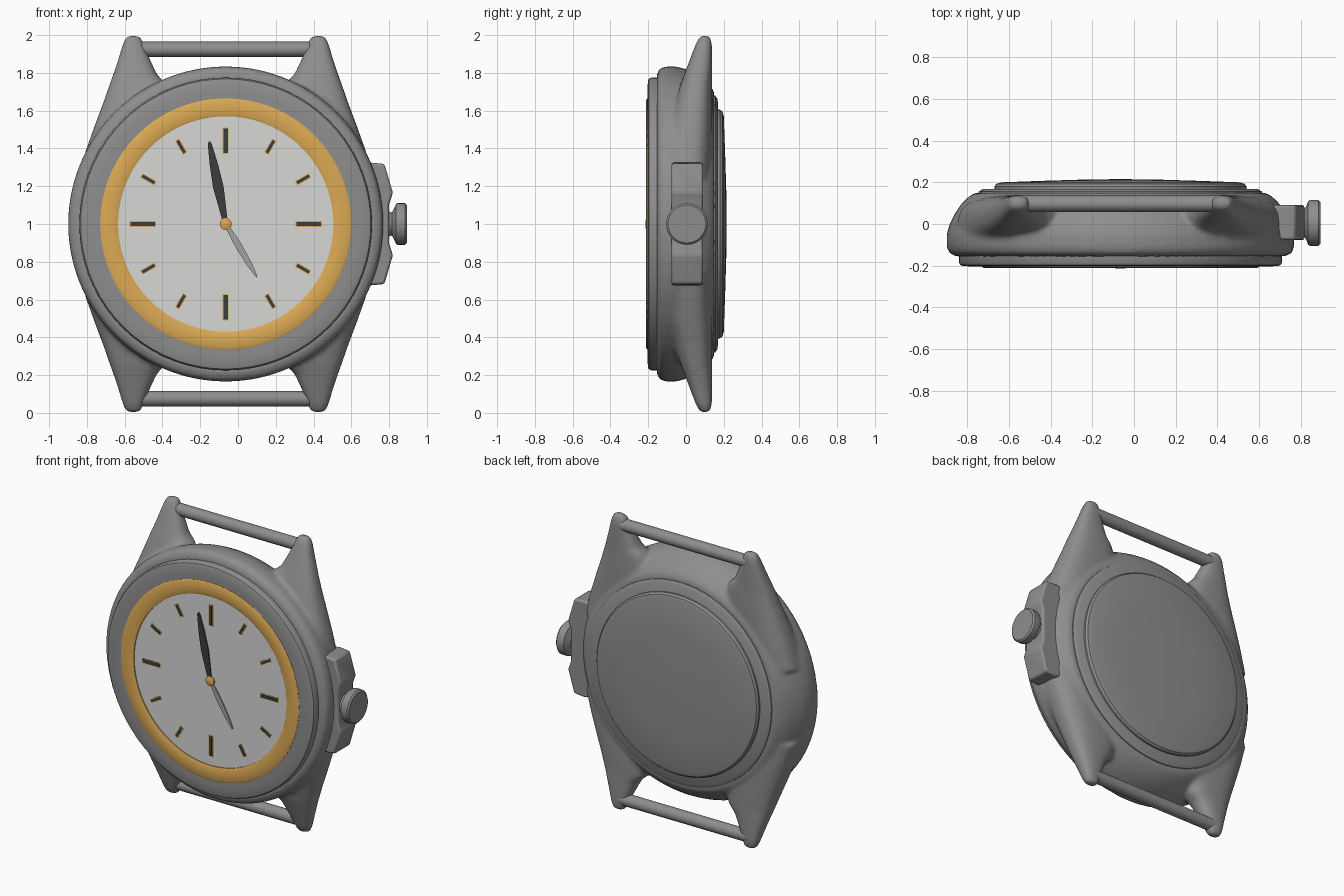
import bpy, bmesh, math
from mathutils import Vector

if "Cube" in bpy.data.objects:
    bpy.data.objects.remove(bpy.data.objects["Cube"])

CX, CZ = -0.065, 1.0   # centre of the dial


def material(name, r, g, b):
    m = bpy.data.materials.new(name)
    m.diffuse_color = (r, g, b, 1)
    m.use_nodes = True
    m.node_tree.nodes["Principled BSDF"].inputs["Base Color"].default_value = m.diffuse_color
    return m


STEEL = material("steel_grey", 0.27, 0.27, 0.27)
GOLD = material("gold", 0.72, 0.40, 0.09)
WHITE = material("dial_white", 0.68, 0.68, 0.67)
DARK = material("dark_grey", 0.045, 0.045, 0.045)
SILVER = material("hand_silver", 0.36, 0.36, 0.36)


def finish(name, bm, mat, angle=35):
    bmesh.ops.remove_doubles(bm, verts=bm.verts, dist=1e-5)
    bmesh.ops.recalc_face_normals(bm, faces=bm.faces)
    me = bpy.data.meshes.new(name)
    bm.to_mesh(me)
    bm.free()
    ob = bpy.data.objects.new(name, me)
    bpy.context.collection.objects.link(ob)
    me.materials.append(mat)
    bpy.ops.object.select_all(action='DESELECT')
    ob.select_set(True)
    bpy.context.view_layer.objects.active = ob
    bpy.ops.object.shade_smooth_by_angle(angle=math.radians(angle))
    return ob


def skin(bm, rings, closed=False, caps=False):
    rows = [[bm.verts.new(p) for p in ring] for ring in rings]
    n = len(rows[0])
    pairs = list(zip(rows, rows[1:])) + ([(rows[-1], rows[0])] if closed else [])
    for a, b in pairs:
        for i in range(n):
            j = (i + 1) % n
            bm.faces.new((a[i], a[j], b[j], b[i]))
    if caps:
        bm.faces.new(rows[0])
        bm.faces.new(rows[-1])


def lathe(bm, profile, axis='Y', closed=False, n=72):
    """Profile of (radius, position along axis); zero radius ends are tiny caps."""
    rings = []
    for r, t in profile:
        ring = []
        for i in range(n):
            a = 2 * math.pi * i / n
            c, s = r * math.cos(a), r * math.sin(a)
            ring.append((CX + c, t, CZ + s) if axis == 'Y' else (t, 0.005 + c, CZ + s))
        rings.append(ring)
    skin(bm, rings, closed, caps=not closed)


def turned(name, profile, mat, axis='Y', closed=False, n=72):
    bm = bmesh.new()
    lathe(bm, profile, axis, closed, n)
    return finish(name, bm, mat)


def plate(name, outline, y0, y1, mat):
    bm = bmesh.new()
    skin(bm, [[(x, y0, z) for x, z in outline], [(x, y1, z) for x, z in outline]], caps=True)
    return finish(name, bm, mat)


def radial(pts, deg):
    """Outline given as (sideways, outward), turned clockwise from twelve."""
    a = math.radians(deg)
    return [(CX + u * math.cos(a) + v * math.sin(a),
             CZ - u * math.sin(a) + v * math.cos(a)) for u, v in pts]


# case body with four lofted lugs, fused and softened
bm = bmesh.new()
lathe(bm, [(0.3, -0.155), (0.79, -0.155), (0.822, -0.14), (0.834, -0.11), (0.834, -0.05),
           (0.82, 0.0), (0.795, 0.05), (0.765, 0.095), (0.73, 0.13), (0.70, 0.15),
           (0.3, 0.15)])
# z, inner x, outer x, front y, back y
LUG = [(0.998, 0.468, 0.512, 0.085, 0.115), (0.985, 0.445, 0.532, 0.068, 0.13),
       (0.95, 0.434, 0.546, 0.05, 0.138), (0.87, 0.400, 0.570, 0.02, 0.138),
       (0.79, 0.362, 0.597, -0.01, 0.138), (0.74, 0.31, 0.615, -0.03, 0.138),
       (0.64, 0.28, 0.650, -0.06, 0.14), (0.52, 0.28, 0.695, -0.09, 0.14),
       (0.40, 0.28, 0.738, -0.12, 0.14), (0.25, 0.28, 0.785, -0.14, 0.135)]
for sx in (-1, 1):
    for sz in (-1, 1):
        rings = []
        for z, xi, xo, yf, yb in LUG:
            ring = []
            for i in range(24):
                a = 2 * math.pi * i / 24
                c, s = math.cos(a), math.sin(a)
                u = math.copysign(abs(c) ** 0.75, c)
                v = math.copysign(abs(s) ** 0.75, s)
                ring.append((CX + sx * ((xi + xo) / 2 + u * (xo - xi) / 2),
                             (yf + yb) / 2 + v * (yb - yf) / 2, CZ + sz * z))
            rings.append(ring)
        skin(bm, rings, caps=True)
case = finish("case", bm, STEEL, 180)
rm = case.modifiers.new("fuse", 'REMESH')
rm.mode = 'VOXEL'
rm.voxel_size = 0.014
rm.use_smooth_shade = True
sm = case.modifiers.new("soften", 'SMOOTH')
sm.factor = 0.5
sm.iterations = 6

# bezel, gold ring, dial and case back
turned("bezel", [(0.64, -0.14), (0.775, -0.14), (0.775, -0.185), (0.768, -0.197),
                 (0.755, -0.202), (0.70, -0.204), (0.64, -0.204)], STEEL, closed=True)
turned("gold_ring", [(0.665, -0.19), (0.665, -0.206), (0.655, -0.211), (0.58, -0.208),
                     (0.57, -0.204), (0.57, -0.19)], GOLD, closed=True)
turned("dial", [(0.3, -0.17), (0.60, -0.17), (0.60, -0.197), (0.3, -0.197)], WHITE)
turned("back_step", [(0.4, 0.12), (0.685, 0.12), (0.68, 0.155), (0.66, 0.168), (0.4, 0.17)], STEEL)
turned("back_cover", [(0.2, 0.15), (0.605, 0.15), (0.605, 0.18), (0.595, 0.193), (0.57, 0.2),
                      (0.35, 0.208), (0.15, 0.214), (0.02, 0.215)], STEEL)

# hour markers: gold plate with a dark inlay
for h in range(12):
    r0, r1, w = (0.37, 0.51, 0.016) if h % 3 == 0 else (0.43, 0.515, 0.013)
    for name, inset, y, mat in (("marker_frame", 0, -0.200, GOLD), ("marker_inlay", 0.005, -0.2025, DARK)):
        k = w - inset
        plate(f"{name}_{h}", radial([(-k, r0 + inset), (k, r0 + inset), (k, r1 - inset), (-k, r1 - inset)],
                                    h * 30), -0.196, y, mat)

# hands and hub
plate("minute_hand", radial([(-0.012, 0), (-0.028, 0.2), (-0.022, 0.32), (-0.010, 0.435), (0, 0.448),
                             (0.010, 0.435), (0.022, 0.32), (0.028, 0.2), (0.012, 0)], -11.3),
      -0.200, -0.207, DARK)
plate("hour_hand", radial([(-0.01, 0), (-0.018, 0.13), (-0.014, 0.25), (-0.004, 0.325), (0.004, 0.325),
                           (0.014, 0.25), (0.018, 0.13), (0.01, 0)], 149.5), -0.198, -0.205, SILVER)
turned("hand_hub", [(0.031, -0.19), (0.031, -0.209), (0.022, -0.214)], GOLD, n=24)

# spring bars between the lugs
for name, z in (("top_bar", 1.925), ("bottom_bar", 0.075)):
    bm = bmesh.new()
    skin(bm, [[(x, 0.098 + 0.04 * math.cos(i * math.pi / 12), z + 0.04 * math.sin(i * math.pi / 12))
               for i in range(24)] for x in (CX - 0.48, CX + 0.48)], caps=True)
    finish(name, bm, STEEL)

# crown guard and crown
half = [(0.66, 0.32), (0.70, 0.325), (0.775, 0.318), (0.82, 0.165), (0.80, 0.105)]
guard = plate("crown_guard", [(x, CZ + z) for x, z in half] + [(x, CZ - z) for x, z in half[::-1]],
              -0.077, 0.09, STEEL)
bv = guard.modifiers.new("round", 'BEVEL')
bv.width = 0.012
bv.segments = 2
turned("crown", [(0.07, 0.78), (0.065, 0.803), (0.06, 0.815), (0.085, 0.828), (0.105, 0.836),
                 (0.11, 0.845), (0.11, 0.885), (0.10, 0.895)], STEEL, axis='X', n=40)
